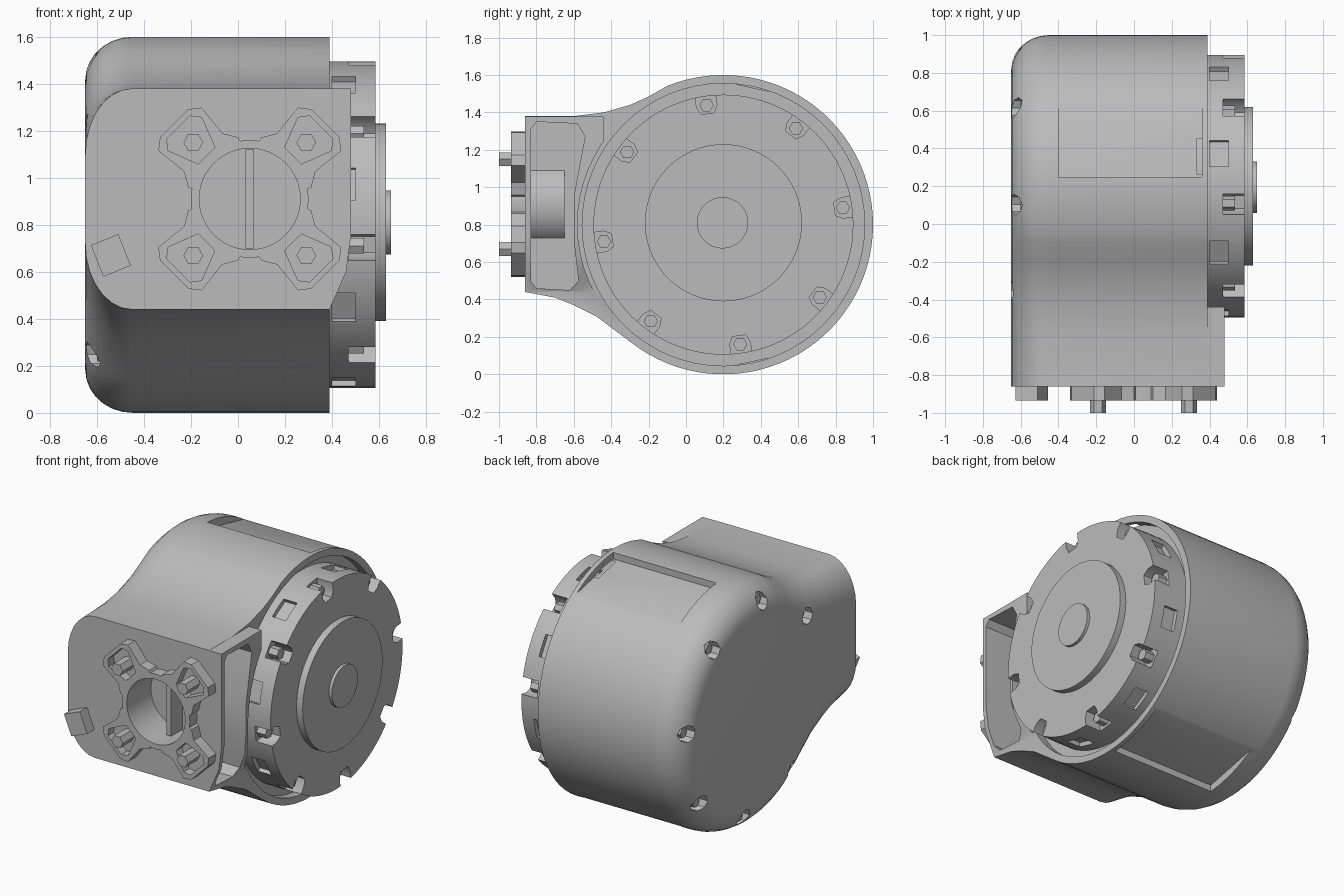
import bpy, bmesh
from math import sin, cos, pi, radians, sqrt

old = bpy.data.objects.get("Cube")
if old:
    bpy.data.objects.remove(old, do_unlink=True)

grey = bpy.data.materials.new("cast grey")
grey.use_nodes = True
COLOUR = (0.5, 0.5, 0.5, 1)
grey.diffuse_color = COLOUR
grey.node_tree.nodes["Principled BSDF"].inputs["Base Color"].default_value = COLOUR

CY, CZ, R = 0.2, 0.8, 0.8        # drum axis in y, z and its radius
FX, FZ = 0.05, 0.91              # centre of the front port
BOLTS = [radians(8 + 45 * i) for i in range(8)]


def circle(u, v, r, n=64, start=0.0):
    return [(u + r * cos(start + 2 * pi * i / n), v + r * sin(start + 2 * pi * i / n))
            for i in range(n)]


def turned(points, u, v, angle):
    c, s = cos(angle), sin(angle)
    return [(u + a * c - b * s, v + a * s + b * c) for a, b in points]


def loft(bm, rings):
    rows = [[bm.verts.new(p) for p in ring] for ring in rings]
    n = len(rows[0])
    for a, b in zip(rows, rows[1:]):
        for i in range(n):
            j = (i + 1) % n
            bm.faces.new((a[i], a[j], b[j], b[i]))
    bm.faces.new(rows[0][::-1])
    bm.faces.new(rows[-1])


def along_x(points, a, b):
    return [[(d, u, v) for u, v in points] for d in (a, b)]


def along_y(points, a, b):
    return [[(u, d, v) for u, v in points] for d in (a, b)]


def make(name, *solids):
    bm = bmesh.new()
    for rings in solids:
        loft(bm, rings)
    bmesh.ops.recalc_face_normals(bm, faces=bm.faces)
    mesh = bpy.data.meshes.new(name)
    bm.to_mesh(mesh)
    bm.free()
    mesh.materials.append(grey)
    ob = bpy.data.objects.new(name, mesh)
    bpy.context.collection.objects.link(ob)
    return ob


def combine(target, tool, operation="DIFFERENCE"):
    mod = target.modifiers.new("cut", "BOOLEAN")
    mod.operation, mod.solver, mod.object = operation, "EXACT", tool
    deps = bpy.context.evaluated_depsgraph_get()
    mesh = bpy.data.meshes.new_from_object(target.evaluated_get(deps))
    target.modifiers.clear()
    target.data = mesh


def discard(*tools):
    for tool in tools:
        bpy.data.objects.remove(tool, do_unlink=True)


# Housing: drum outline flowing into a neck, with a rounded blind end
outline = [(-0.86, 0.44), (-0.86, 1.38), (-0.6, 1.38), (-0.44, 1.4), (-0.3, 1.44), (-0.2, 1.485)]
outline += [(CY + R * cos(radians(a)), CZ + R * sin(radians(a))) for a in range(112, -130, -4)]
outline += [(-0.48, 0.31), (-0.6, 0.37), (-0.7, 0.41)]


def shrunk(k):
    pts = []
    for y, z in outline:
        w = min(1, max(0, (-y - 0.2) / 0.66))
        s = 1 - 0.23 * k
        yy = (1 - w) * (CY + (y - CY) * s) + w * y
        zz = (1 - w) * (CZ + (z - CZ) * s) + w * (FZ + (z - FZ) * (1 - 0.6 * k))
        pts.append((yy, zz))
    return pts


rings = [[(0.39, y, z) for y, z in outline]]
for i in range(8):
    a = i * pi / 14
    rings.append([(-0.45 - 0.2 * sin(a), y, z) for y, z in shrunk(1 - cos(a))])
housing = make("housing", rings)

# Neck flange standing proud beside the cover
flange = make("flange", along_y([(0.2, 1.379), (0.48, 1.379), (0.48, 0.75), (0.46, 0.6),
                                 (0.39, 0.441), (0.2, 0.441)], -0.86, -0.44))
hollow = make("hollow", along_x(circle(CY, CZ, 0.78), 0.389, 0.7))
combine(flange, hollow)
combine(housing, flange, "UNION")
discard(flange, hollow)

# Cover seat, side pocket and front port hole
seat = make("seat", along_x(circle(CY, CZ, 0.755), 0.33, 0.7))
pocket = make("pocket", along_x([(-0.83, 0.5), (-0.8, 0.46), (-0.62, 0.45), (-0.575, 0.5),
                                 (-0.6, 0.72), (-0.6, 0.95), (-0.54, 1.27), (-0.58, 1.34),
                                 (-0.8, 1.35), (-0.83, 1.31)], 0.2, 0.7))
port = make("port", along_y(circle(FX, FZ, 0.215, 48), -1.1, -0.68))
# Flat recesses on the crown and the underside
flats = []
for side in (1, -1):
    section = [(0.25, 0.755), (0.64, 0.67), (0.8, 0.9), (0.25, 0.9)]
    flats.append(along_x([(y, CZ + side * z) for y, z in section], -0.4, 0.36))
recess = make("recess", *flats)
# Bolt pockets on the rounded end
rear_spots = [(CY + 0.69 * cos(a), CZ + 0.69 * sin(a)) for a in BOLTS if abs(a - pi) > 0.5]
rear_holes = make("rear_holes", *[along_x(circle(y, z, 0.055, 8), -0.8, -0.55)
                                  for y, z in rear_spots])
for tool in (seat, pocket, port, recess, rear_holes):
    combine(housing, tool)
discard(seat, pocket, recess, rear_holes)
make("rear_bolts", *[along_x(circle(y, z, 0.035, 6), -0.6, -0.5) for y, z in rear_spots])

# Port sleeve with centre bar
sleeve = make("port_sleeve", along_y(circle(FX, FZ, 0.235, 48), -0.855, -0.65))
combine(sleeve, port)
bar = [(FX - 0.018, FZ - 0.21), (FX + 0.018, FZ - 0.21), (FX + 0.018, FZ + 0.21), (FX - 0.018, FZ + 0.21)]
make("port_bar", along_y(bar, -0.8, -0.66))

# Four-lug mounting plate with sunk bolts
lug = [(0.12, -0.12), (0.22, -0.15), (0.28, -0.115), (0.42, -0.13), (0.455, -0.085),
       (0.455, 0.085), (0.42, 0.13), (0.28, 0.115), (0.22, 0.15), (0.12, 0.12)]
well = [(0.26, -0.05), (0.39, -0.1), (0.43, -0.07), (0.43, 0.07), (0.39, 0.1), (0.26, 0.05)]
diagonals = [pi / 4 + i * pi / 2 for i in range(4)]
plate = make("mounting_plate", along_y(circle(FX, FZ, 0.25, 48), -0.935, -0.85))
for a in diagonals:
    part = make("lug", along_y(turned(lug, FX, FZ, a), -0.935, -0.85))
    combine(plate, part, "UNION")
    discard(part)
wells = make("wells", *[along_y(turned(well, FX, FZ, a), -1.1, -0.875) for a in diagonals])
combine(plate, wells)
combine(plate, port)
discard(wells, port)
make("mounting_bolts", *[along_y(circle(FX + 0.34 * cos(a), FZ + 0.34 * sin(a), 0.042, 6),
                                 -1.0, -0.86) for a in diagonals])

# Tilted locating block
block = [(-0.063, -0.072), (0.063, -0.072), (0.063, 0.072), (-0.063, 0.072)]
make("locating_block", along_y(turned(block, -0.541, 0.67, radians(22)), -0.935, -0.8))

# Cover with notched rim, bolts and stepped hub
cover = make("cover", along_x(circle(CY, CZ, 0.695, 96), 0.3, 0.585))
notch = [(0.6, -0.035), (0.64, -0.055), (0.8, -0.055), (0.8, 0.055), (0.64, 0.055), (0.6, 0.035)]
notches = make("notches", *[along_x(turned(notch, CY, CZ, a), 0.47, 0.7) for a in BOLTS])
combine(cover, notches)
# Shallow relief slots between the bolts
slot = [(0.665, -0.07), (0.8, -0.07), (0.8, 0.07), (0.665, 0.07)]
slots = make("slots", *[along_x(turned(slot, CY, CZ, a + pi / 8), 0.4, 0.5) for a in BOLTS])
combine(cover, slots)
discard(notches, slots)
make("cover_bolts", *[along_x(circle(CY + 0.645 * cos(a), CZ + 0.645 * sin(a), 0.038, 6),
                              0.45, 0.535) for a in BOLTS])
make("hub_step", along_x(circle(CY, CZ + 0.01, 0.42), 0.57, 0.63))
make("hub_cap", along_x(circle(CY - 0.005, CZ + 0.01, 0.137, 48), 0.62, 0.65))

# Smooth shading with sharp edges kept
for ob in bpy.context.scene.objects:
    if ob.type == "MESH" and ob.data.materials and ob.data.materials[0] == grey:
        bpy.ops.object.select_all(action="DESELECT")
        ob.select_set(True)
        bpy.context.view_layer.objects.active = ob
        bpy.ops.object.shade_smooth_by_angle(angle=radians(30))
